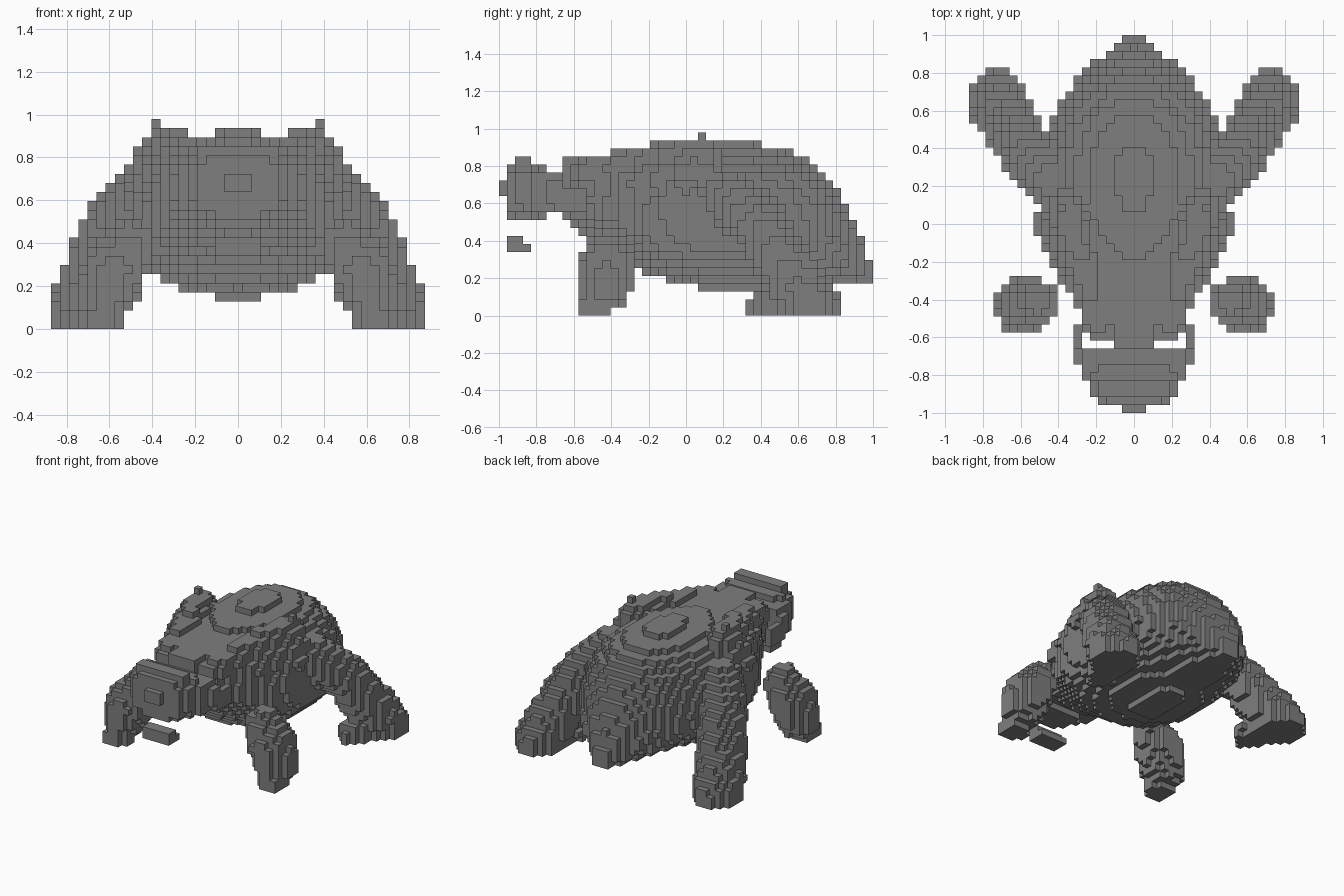
import bpy, bmesh
from mathutils import Vector

V = 2 / 47                      # block size
NX, NY, NZ = 20, 23, 23         # block counts: half width, half length, height

cube = bpy.data.objects.get("Cube")
if cube:
    bpy.data.objects.remove(cube, do_unlink=True)

grey = bpy.data.materials.new("stone_grey")
grey.use_nodes = True
grey.diffuse_color = (0.21, 0.21, 0.21, 1)
grey.node_tree.nodes["Principled BSDF"].inputs["Base Color"].default_value = grey.diffuse_color


def curve(points, t):
    """Straight-line interpolation through (position, value) pairs."""
    if t <= points[0][0]:
        return points[0][1]
    for (a, va), (b, vb) in zip(points, points[1:]):
        if t <= b:
            return va + (vb - va) * (t - a) / (b - a)
    return points[-1][1]


def in_limb(p, joints):
    """Tapered limb through (x, y, z, radius) joints."""
    for a, b in zip(joints, joints[1:]):
        pa, pb = Vector(a[:3]), Vector(b[:3])
        d = pb - pa
        t = max(0, min(1, (p - pa).dot(d) / d.length_squared))
        if (p - pa - d * t).length < a[3] + (b[3] - a[3]) * t:
            return True
    return False


def in_box(p, x0, x1, y0, y1, z0, z1):
    return x0 < p.x < x1 and y0 < p.y < y1 and z0 < p.z < z1


# Body profiles along its length: half width, belly height, back height
WIDTH = [(-.62, .21), (-.5, .26), (-.4, .32), (-.3, .37), (-.2, .45), (0, .5),
         (.3, .5), (.5, .45), (.7, .36), (.83, .24), (.92, .14), (1, .05)]
BELLY = [(-.64, .48), (-.5, .42), (-.35, .31), (-.2, .22), (0, .17), (.1, .14),
         (.4, .14), (.5, .17), (1, .17)]
BACK = [(-.64, .86), (-.2, .87), (0, .91), (.2, .926), (.4, .92), (.6, .87),
        (.7, .8), (.8, .69), (.9, .5), (1, .25)]
HEAD = [(-1, .06), (-.96, .07), (-.94, .2), (-.85, .24), (-.81, .28), (-.74, .29),
        (-.7, .32)]
HEAD_TOP = [(-1, .72), (-.96, .73), (-.94, .81), (-.85, .82), (-.78, .81), (-.7, .77)]
HEAD_LOW = [(-1, .64), (-.96, .64), (-.94, .53), (-.8, .52), (-.7, .55)]


def body(p):
    if -.62 < p.y < 1:
        lo, hi = curve(BELLY, p.y), curve(BACK, p.y)
        mid = lo + (hi - lo) * .42
        half = hi - mid if p.z > mid else mid - lo
        if (p.x / curve(WIDTH, p.y)) ** 2 + abs((p.z - mid) / half) ** 2.15 < 1:
            return True
    neck = in_box(p, -.1, .1, -.68, -.55, .5, .85)
    # Raised rim that runs from each shoulder in towards the neck
    rim = in_limb(p, [(.36, .08, .85, .09), (.3, -.13, .84, .09), (.24, -.34, .81, .08),
                      (.2, -.54, .77, .07)])
    flank = in_limb(p, [(.38, .06, .75, .12), (.28, -.3, .7, .1)])
    shoulder = in_limb(p, [(.35, .08, .83, .11), (.41, 0, .7, .11), (.38, -.1, .55, .1)])
    spike = in_box(p, .36, .4, .06, .11, .9, 1)
    return neck or rim or flank or shoulder or spike


def head(p):
    if -1 < p.y < -.65:
        lo, hi = curve(HEAD_LOW, p.y), curve(HEAD_TOP, p.y)
        u = abs(p.x) / curve(HEAD, p.y)
        w = abs(2 * p.z - lo - hi) / (hi - lo)
        if u ** 3 + w ** 3 < 1.1 and u < 1:
            return True
    brow = in_box(p, -.2, .2, -.92, -.83, .75, .86)
    cheek = in_box(p, .27, .32, -.7, -.53, .56, .66)
    return brow or cheek


def chin(p):
    return in_box(p, -.1, .1, -.96, -.83, .35, .38) or in_box(p, -.1, .1, -.96, -.87, .38, .42)


def front_leg(p):
    return in_limb(p, [(.5, -.41, .4, .11), (.57, -.42, .28, .15), (.61, -.43, .17, .14),
                       (.63, -.49, .04, .09)])


def hind_leg(p):
    thigh = in_limb(p, [(.43, .23, .63, .15), (.6, .42, .45, .145), (.7, .6, .15, .16),
                        (.72, .67, .05, .155)])
    return thigh or in_limb(p, [(.64, .43, .05, .095), (.72, .68, .05, .14)])


# Fill the grid, giving each block to the first part that holds it
PARTS = {"body": body, "head": head, "chin": chin,
         "front_leg": front_leg, "hind_leg": hind_leg}
owner = {}
for i in range(-NX, NX + 1):
    for j in range(-NY, NY + 1):
        for k in range(NZ):
            p = Vector((abs(i) * V, j * V, (k + .5) * V))
            for name, inside in PARTS.items():
                if inside(p):
                    side = ("_left" if i > 0 else "_right") if "leg" in name else ""
                    owner[i, j, k] = name + side
                    break


def build(name):
    """Skin a part with only the block faces that touch open air."""
    bm = bmesh.new()
    verts = {}
    for cell in [c for c, n in owner.items() if n == name]:
        for axis in range(3):
            for step in (0, 1):
                near = list(cell)
                near[axis] += 2 * step - 1
                if tuple(near) in owner:
                    continue
                ring = []
                for du, dv in ((0, 0), (1, 0), (1, 1), (0, 1)):
                    c = list(cell)
                    c[axis] += step
                    c[(axis + 1) % 3] += du
                    c[(axis + 2) % 3] += dv
                    c = tuple(c)
                    if c not in verts:
                        verts[c] = bm.verts.new(((c[0] - .5) * V, (c[1] - .5) * V, c[2] * V))
                    ring.append(verts[c])
                bm.faces.new(ring if step else ring[::-1])
    mesh = bpy.data.meshes.new(name)
    bm.to_mesh(mesh)
    bm.free()
    mesh.materials.append(grey)
    bpy.context.collection.objects.link(bpy.data.objects.new(name, mesh))


for part in sorted(set(owner.values())):
    build(part)
